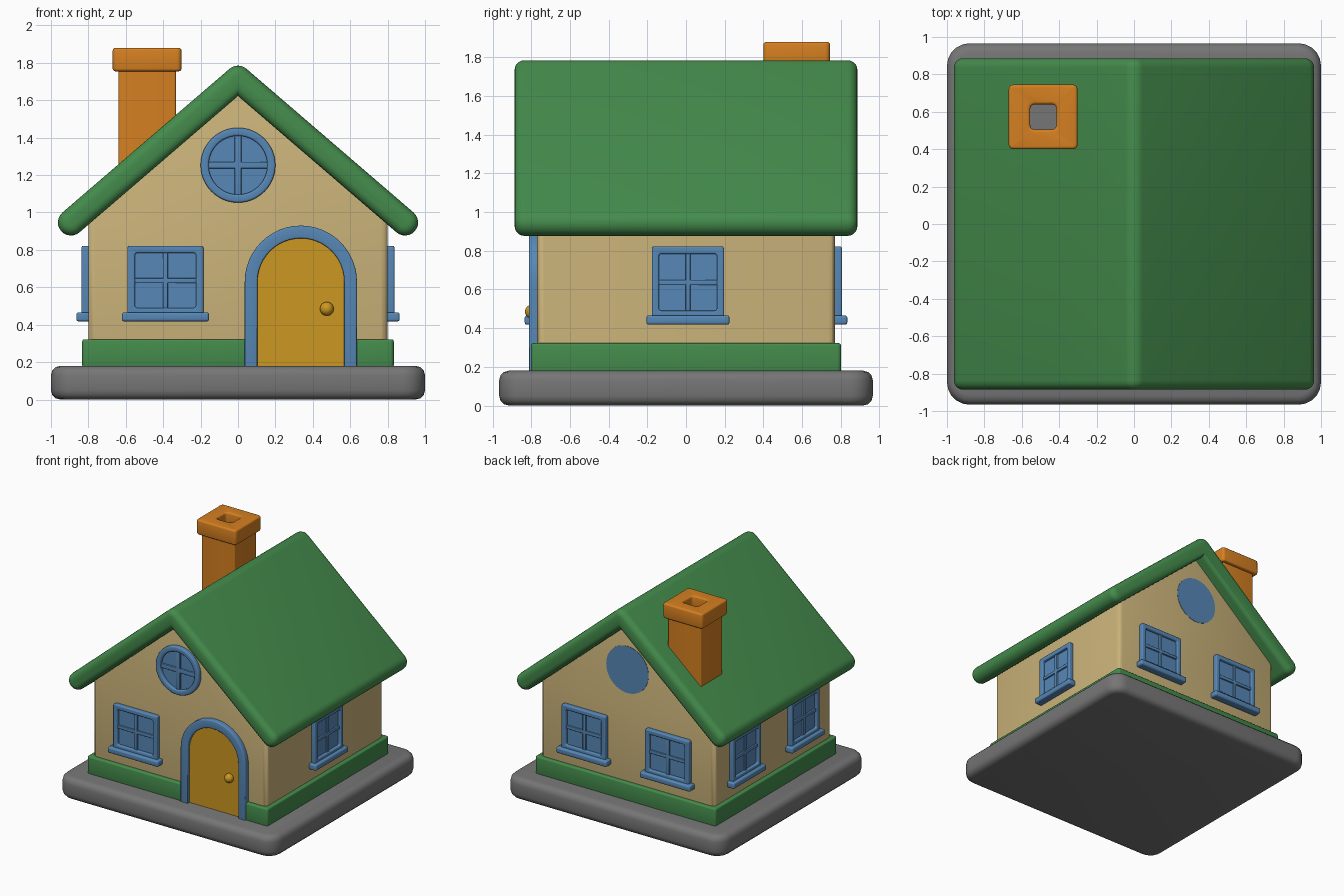
import bpy, bmesh, math
from mathutils import Vector

if "Cube" in bpy.data.objects:
    bpy.data.objects.remove(bpy.data.objects["Cube"])


def material(name, rgb):
    m = bpy.data.materials.new(name)
    m.diffuse_color = (*rgb, 1)
    m.use_nodes = True
    m.node_tree.nodes["Principled BSDF"].inputs["Base Color"].default_value = m.diffuse_color
    return m


TAN = material("cream_wall", (0.60, 0.455, 0.195))
GREEN = material("green", (0.058, 0.26, 0.072))
BLUE = material("blue_trim", (0.095, 0.245, 0.47))
ORANGE = material("orange_brick", (0.67, 0.215, 0.015))
YELLOW = material("yellow_door", (0.60, 0.31, 0.015))
GREY = material("grey_stone", (0.18, 0.18, 0.18))


def finish(bm, name, mat):
    bmesh.ops.recalc_face_normals(bm, faces=bm.faces)
    me = bpy.data.meshes.new(name)
    bm.to_mesh(me)
    bm.free()
    me.materials.append(mat)
    ob = bpy.data.objects.new(name, me)
    bpy.context.collection.objects.link(ob)
    return ob


def build(name, polys, axis, lo, hi, mat, corner=0, rim=0):
    """Extrude flat polygons along an axis; round the corners, then the rims."""
    bm = bmesh.new()
    for poly in polys:
        bm.faces.new([bm.verts.new((u, lo, v) if axis == 'y' else (u, v, lo)) for u, v in poly])
    bmesh.ops.remove_doubles(bm, verts=bm.verts, dist=1e-5)
    d = Vector((0, hi - lo, 0)) if axis == 'y' else Vector((0, 0, hi - lo))
    k = 1 if axis == 'y' else 2
    ext = bmesh.ops.extrude_face_region(bm, geom=bm.faces[:], use_keep_orig=True)
    bmesh.ops.translate(bm, vec=d, verts=[g for g in ext['geom'] if isinstance(g, bmesh.types.BMVert)])
    bmesh.ops.recalc_face_normals(bm, faces=bm.faces)

    def bevel(width, along, seg):
        edges = [e for e in bm.edges if len(e.link_faces) == 2 and e.calc_face_angle() > 0.9
                 and (abs(e.verts[0].co[k] - e.verts[1].co[k]) > 1e-4) == along]
        bmesh.ops.bevel(bm, geom=edges, offset=width, segments=seg, profile=0.5,
                        affect='EDGES', clamp_overlap=True)
    if corner:
        bevel(corner, True, 5)
    if rim:
        bevel(rim, False, 3)
    return finish(bm, name, mat)


def rect(u0, u1, v0, v1):
    return [(u0, v0), (u1, v0), (u1, v1), (u0, v1)]


def circle(cu, cv, r, n=48):
    return [(cu + r * math.cos(2 * math.pi * i / n), cv + r * math.sin(2 * math.pi * i / n)) for i in range(n)]


def arch(cu, base, spring, r, n=24):
    top = [(cu + r * math.cos(math.pi * i / n), spring + r * math.sin(math.pi * i / n)) for i in range(n + 1)]
    return [(cu + r, base)] + top + [(cu - r, base)]


def strip(outer, inner, closed=True):
    n = len(outer)
    return [[outer[i], outer[(i + 1) % n], inner[(i + 1) % n], inner[i]] for i in range(n if closed else n - 1)]


def join(obs, name):
    bpy.ops.object.select_all(action='DESELECT')
    for o in obs:
        o.select_set(True)
    bpy.context.view_layer.objects.active = obs[0]
    bpy.ops.object.join()
    obs[0].name = name
    return obs[0]


# Stone base
build("base_slab", [rect(-1, 1, -0.966, 0.966)], 'z', 0, 0.18, GREY, 0.12, 0.05)

# Green plinth with a notch for the door
X, Y = 0.833, 0.802
build("plinth", [[(-X, -Y), (0.07, -Y), (0.07, -0.76), (0.6, -0.76), (0.6, -Y), (X, -Y), (X, Y), (-X, Y)]],
      'z', 0.17, 0.322, GREEN, 0.02, 0.012)

# Gabled walls
build("walls", [[(-0.8, 0.2), (0.8, 0.2), (0.8, 0.99), (0, 1.68), (-0.8, 0.99)]],
      'y', -0.77, 0.77, TAN, 0, 0.035)

# Roof: a chevron with rounded ends, lofted through inset sections
EAVE, APEX = Vector((0.893, 0.947)), Vector((0, 1.715))
SLOPE = math.atan2(APEX.y - EAVE.y, EAVE.x)


def roof_section(h):
    right = [(EAVE.x + h * math.cos(a), EAVE.y + h * math.sin(a))
             for a in [math.pi / 2 - SLOPE - math.pi * i / 12 for i in range(13)]]
    ridge = [(h * math.sin(a), APEX.y + h * math.cos(a))
             for a in [-SLOPE + 2 * SLOPE * i / 8 for i in range(9)]]
    left = [(-u, v) for u, v in reversed(right)]
    return ridge + right + [(0, APEX.y - h / math.cos(SLOPE))] + left


bm = bmesh.new()
R, angles = 0.05, [math.pi / 2 * i / 5 for i in range(6)]
stations = [(-0.886 + R * (1 - math.sin(a)), 0.07 - R * (1 - math.cos(a))) for a in reversed(angles)]
stations += [(-y, h) for y, h in reversed(stations)]
rows = [[bm.verts.new((u, y, v)) for u, v in roof_section(h)] for y, h in stations]
for a, b in zip(rows, rows[1:]):
    for i in range(len(a)):
        j = (i + 1) % len(a)
        bm.faces.new((a[i], a[j], b[j], b[i]))
bm.faces.new(rows[0])
bm.faces.new(rows[-1])
finish(bm, "roof", GREEN)

# Chimney with a hollow cap
build("chimney_shaft", [rect(-0.638, -0.332, 0.43, 0.715)], 'z', 1.1, 1.77, ORANGE, 0.01)
build("chimney_cap", strip(rect(-0.67, -0.302, 0.4, 0.745), rect(-0.555, -0.415, 0.505, 0.64)),
      'z', 1.755, 1.88, ORANGE, 0.025, 0.022)
build("chimney_flue", [rect(-0.57, -0.4, 0.49, 0.65)], 'z', 1.768, 1.775, GREY)

# Door with arched trim and knob
outer, inner = arch(0.336, 0.17, 0.63, 0.3), arch(0.336, 0.17, 0.63, 0.232)
build("door_trim", strip(outer, inner, False), 'y', -0.812, -0.75, BLUE, 0, 0.008)
build("door", [inner], 'y', -0.787, -0.75, YELLOW)
bm = bmesh.new()
bmesh.ops.create_uvsphere(bm, u_segments=24, v_segments=14, radius=0.037)
bmesh.ops.translate(bm, vec=(0.475, -0.795, 0.485), verts=bm.verts)
finish(bm, "door_knob", YELLOW)

# Round gable window in front, plain disc behind
cz = 1.253
join([build("ring", strip(circle(0, cz, 0.2), circle(0, cz, 0.157)), 'y', -0.805, -0.75, BLUE, 0, 0.01),
      build("pane", [circle(0, cz, 0.17)], 'y', -0.778, -0.75, BLUE),
      build("bar_v", [rect(-0.018, 0.018, cz - 0.165, cz + 0.165)], 'y', -0.793, -0.75, BLUE, 0, 0.006),
      build("bar_h", [rect(-0.165, 0.165, cz - 0.018, cz + 0.018)], 'y', -0.793, -0.75, BLUE, 0, 0.006)],
     "round_window")
build("back_disc", [circle(0, cz, 0.195)], 'y', 0.767, 0.773, BLUE)

# Square window, modelled once facing -y and placed on every wall
w, z0, z1 = 0.203, 0.45, 0.822
zm = (z0 + z1) / 2
window = join([
    build("frame", strip(rect(-w, w, z0, z1), rect(-w + 0.04, w - 0.04, z0 + 0.04, z1 - 0.038)),
          'y', -0.036, 0.01, BLUE, 0.014, 0.01),
    build("pane", [rect(-w + 0.02, w - 0.02, z0 + 0.02, z1 - 0.02)], 'y', -0.012, 0.01, BLUE),
    build("bar_v", [rect(-0.014, 0.014, z0 + 0.02, z1 - 0.02)], 'y', -0.025, 0.01, BLUE, 0, 0.006),
    build("bar_h", [rect(-w + 0.02, w - 0.02, zm - 0.014, zm + 0.014)], 'y', -0.025, 0.01, BLUE, 0, 0.006),
    build("sill", [rect(-0.233, 0.233, 0.418, 0.466)], 'y', -0.064, 0.01, BLUE, 0.012, 0.012)],
    "front_window")
spots = [("front_window", -0.388, -0.77, 0, 1),
         ("right_window", 0.8, 0.01, 90, 0.92),
         ("back_window_right", 0.385, 0.77, 180, 1), ("back_window_left", -0.385, 0.77, 180, 1),
         ("left_window_back", -0.8, 0.385, -90, 0.92), ("left_window_front", -0.8, -0.385, -90, 0.92)]
for i, (name, x, y, turn, width) in enumerate(spots):
    ob = window
    if i:
        ob = bpy.data.objects.new(name, window.data)
        bpy.context.collection.objects.link(ob)
    ob.location = (x, y, 0)
    ob.rotation_euler.z = math.radians(turn)
    ob.scale.x = width

# Smooth the rounded edges, keep the crisp ones
bpy.ops.object.select_all(action='SELECT')
bpy.ops.object.shade_smooth_by_angle(angle=math.radians(40))
